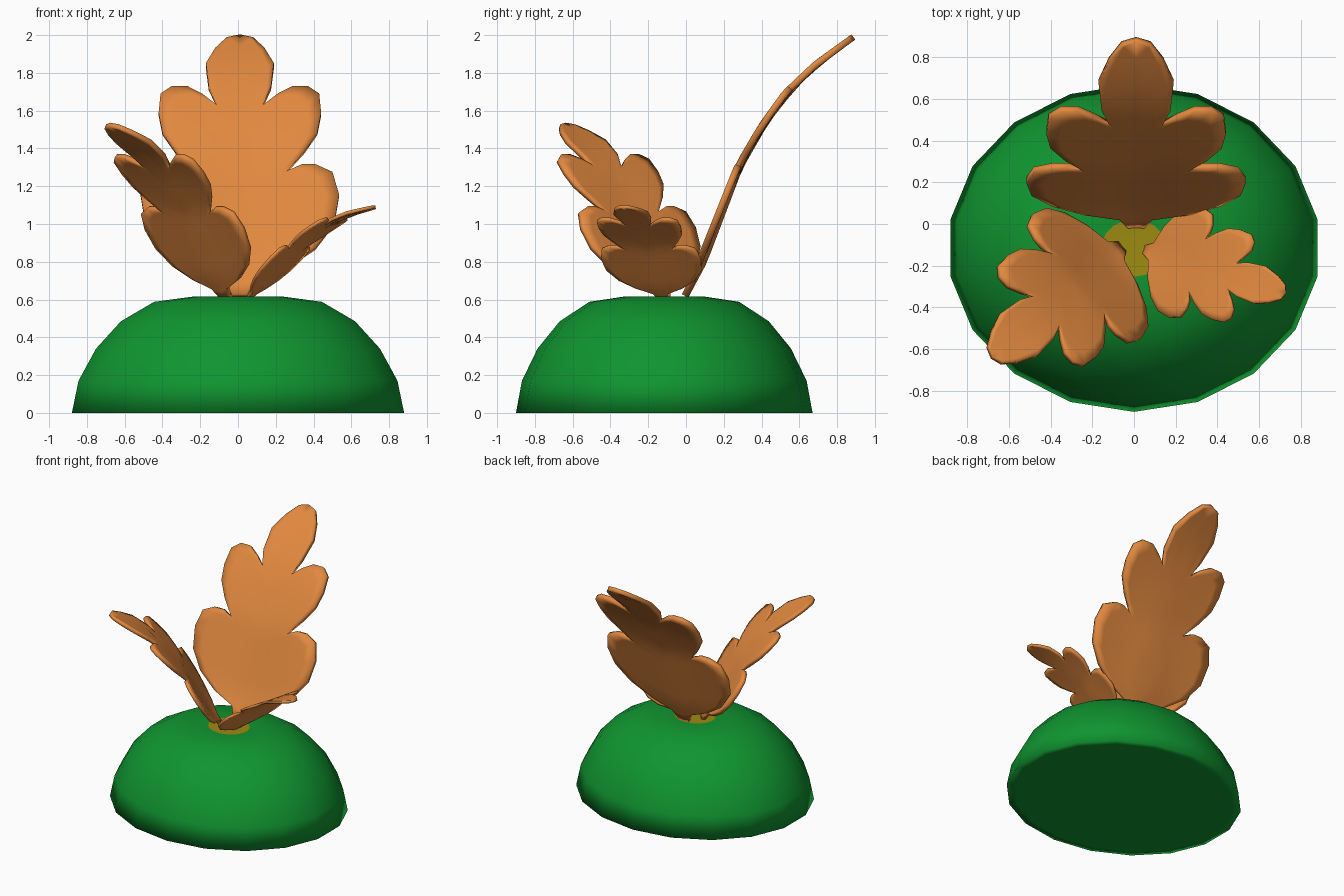
import bpy, bmesh, math
from mathutils import Matrix, Vector

if "Cube" in bpy.data.objects:
    bpy.data.objects.remove(bpy.data.objects["Cube"])


def material(name, rgb):
    m = bpy.data.materials.new(name)
    m.diffuse_color = (*rgb, 1)
    m.use_nodes = True
    m.node_tree.nodes["Principled BSDF"].inputs["Base Color"].default_value = m.diffuse_color
    return m


green = material("green", (0.005, 0.30, 0.03))
yellow = material("olive yellow", (0.34, 0.26, 0.006))
orange = material("leaf orange", (0.76, 0.25, 0.05))


def finish(bm, name, mats):
    bmesh.ops.remove_doubles(bm, verts=bm.verts, dist=0.0005)
    bmesh.ops.recalc_face_normals(bm, faces=bm.faces)
    for f in bm.faces:
        f.smooth = True
    me = bpy.data.meshes.new(name)
    bm.to_mesh(me)
    bm.free()
    ob = bpy.data.objects.new(name, me)
    for m in mats:
        me.materials.append(m)
    bpy.context.collection.objects.link(ob)
    return ob


# dome base: 18-sided elliptical rings, closed below, yellow disc on top
SIDES, RX, RY, CY = 18, 0.893, 0.785, -0.115
profile = [(0.93, 0), (1, 0), (0.96, 0.17), (0.855, 0.34), (0.705, 0.485),
           (0.505, 0.588), (0.26, 0.617), (0.175, 0.612)]
bm = bmesh.new()
rings = []
for r, z in profile:
    rings.append([bm.verts.new((RX * r * math.cos(a), CY + RY * r * math.sin(a), z))
                  for a in (math.radians(10 + 20 * i) for i in range(SIDES))])
for a, b in zip(rings, rings[1:]):
    for i in range(SIDES):
        j = (i + 1) % SIDES
        bm.faces.new((a[i], a[j], b[j], b[i]))
bm.faces.new(rings[0][::-1])
bm.faces.new(rings[-1]).material_index = 1
finish(bm, "dome_base", [green, yellow])

# leaf outline, right half: (x, z at edge, z on the midrib)
edge = [(.04, .62, .62), (.08, .70, .68), (.25, .77, .73), (.40, .87, .79),
        (.50, 1.0, .86), (.525, 1.15, .93), (.49, 1.27, .98), (.40, 1.31, 1.04),
        (.33, 1.31, 1.08), (.24, 1.27, 1.15), (.34, 1.38, 1.22), (.41, 1.48, 1.26),
        (.43, 1.58, 1.30), (.42, 1.68, 1.33), (.36, 1.72, 1.36), (.28, 1.72, 1.40),
        (.20, 1.68, 1.45), (.12, 1.62, 1.50), (.165, 1.72, 1.58), (.18, 1.84, 1.70),
        (.13, 1.92, 1.83), (.07, 1.975, 1.93), (0, 1.99, 1.99)]
# side view bend of the leaf: (z, y)
bend = [(.62, -.03), (.80, .07), (1.05, .17), (1.30, .27), (1.52, .40),
        (1.70, .53), (1.85, .69), (2.0, .90)]


def bend_y(z):
    for (z0, y0), (z1, y1) in zip(bend, bend[1:]):
        if z <= z1:
            return y0 + (y1 - y0) * (z - z0) / (z1 - z0)
    return bend[-1][1]


def leaf(name, base, turn, tilt, size):
    bm = bmesh.new()
    steps = (0, .3, .6, .85, 1)
    for side in (1, -1):
        rows = []
        for x, ze, zr in edge:
            row = []
            for t in steps:
                z = zr + (ze - zr) * t
                fold = 0.02 * (1 - min(1, x * t / 0.3))
                row.append(bm.verts.new((side * x * t, bend_y(z) + 0.03 + fold * (1.99 - z), z - .62)))
            rows.append(row)
        for a, b in zip(rows, rows[1:]):
            for k in range(len(steps) - 1):
                q = (a[k], a[k + 1], b[k + 1], b[k])
                bm.faces.new(q if side > 0 else q[::-1])
    bmesh.ops.dissolve_degenerate(bm, dist=0.0005, edges=bm.edges)
    ob = finish(bm, name, [orange])
    sol = ob.modifiers.new("thickness", 'SOLIDIFY')
    sol.thickness = 0.035
    sol.offset = 0
    ob.matrix_world = (Matrix.Translation(Vector(base))
                       @ Matrix.Rotation(math.radians(turn), 4, 'Z')
                       @ Matrix.Rotation(math.radians(-tilt), 4, 'X')
                       @ Matrix.Scale(size, 4))


# three leaves of different size fanning out of the disc
leaf("back_leaf", (0.01, -0.03, 0.62), 0, 0, 1.0)
leaf("left_leaf", (-0.05, -0.10, 0.61), 130.6, 8.5, 0.75)
leaf("right_leaf", (0.04, -0.12, 0.61), -107, 22.5, 0.525)
